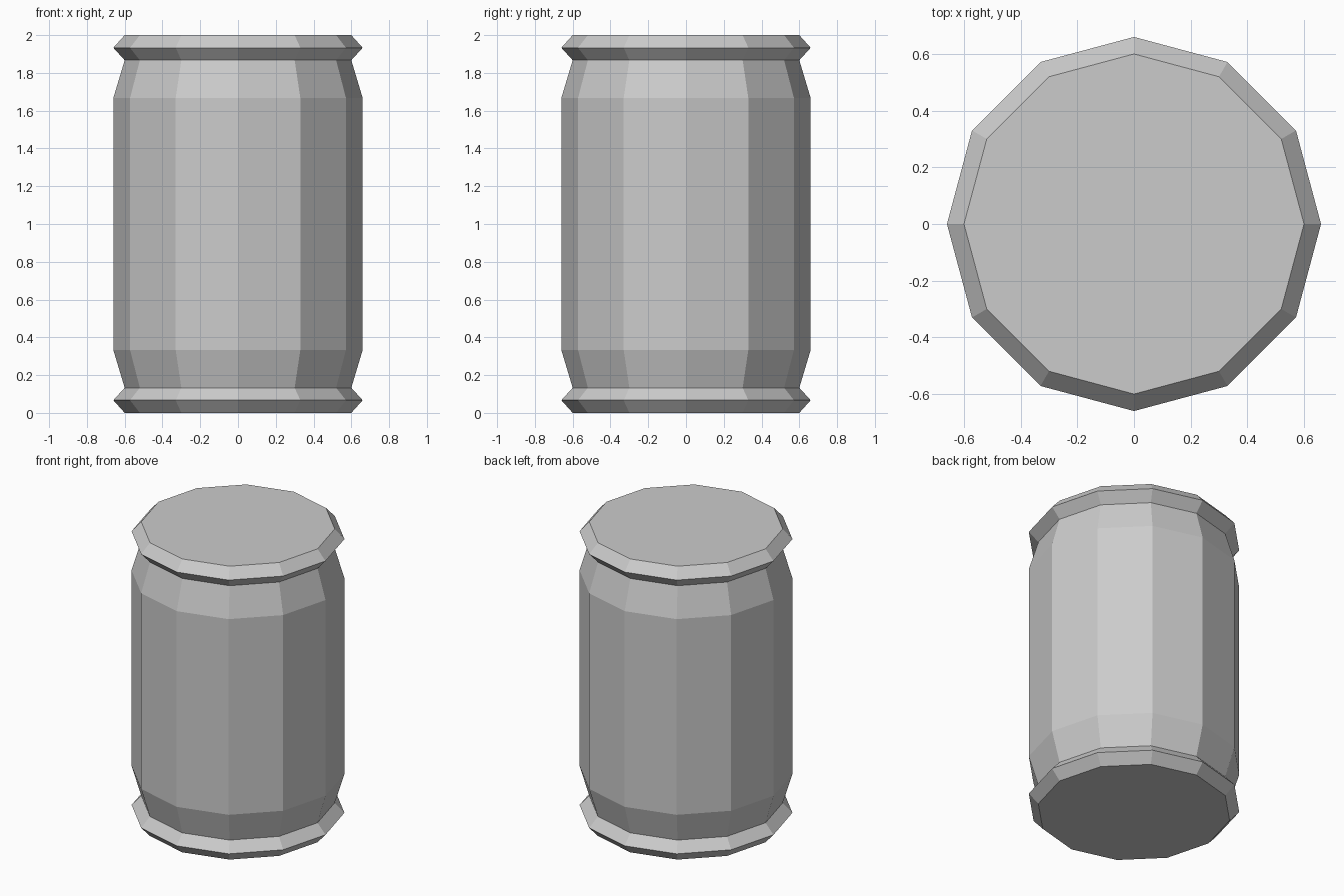
import bpy, bmesh, math

if "Cube" in bpy.data.objects:
    bpy.data.objects.remove(bpy.data.objects["Cube"])

SIDES = 12
NARROW, WIDE = 0.60, 0.66

# Lower half of the silhouette (radius, height), mirrored to make the upper half
lower = [(NARROW, 0.0), (WIDE, 0.067), (NARROW, 0.133), (WIDE, 0.333)]
profile = lower + [(r, 2.0 - z) for r, z in reversed(lower)]

grey = bpy.data.materials.new("light_grey")
grey.diffuse_color = (0.6, 0.6, 0.6, 1.0)
grey.use_nodes = True
grey.node_tree.nodes["Principled BSDF"].inputs["Base Color"].default_value = grey.diffuse_color


def lathe(name, points, material):
    """Faceted closed solid turned around the z axis."""
    bm = bmesh.new()
    rings = []
    for r, z in points:
        angles = [2 * math.pi * i / SIDES for i in range(SIDES)]
        rings.append([bm.verts.new((r * math.cos(a), r * math.sin(a), z)) for a in angles])
    for low, high in zip(rings, rings[1:]):
        for i in range(SIDES):
            j = (i + 1) % SIDES
            bm.faces.new((low[i], low[j], high[j], high[i]))
    # Flat end caps
    bm.faces.new(rings[0][::-1])
    bm.faces.new(rings[-1])
    mesh = bpy.data.meshes.new(name)
    bm.to_mesh(mesh)
    bm.free()
    mesh.materials.append(material)
    obj = bpy.data.objects.new(name, mesh)
    bpy.context.collection.objects.link(obj)
    return obj


# Can body with flared rims at both ends
lathe("can_body", profile, grey)
